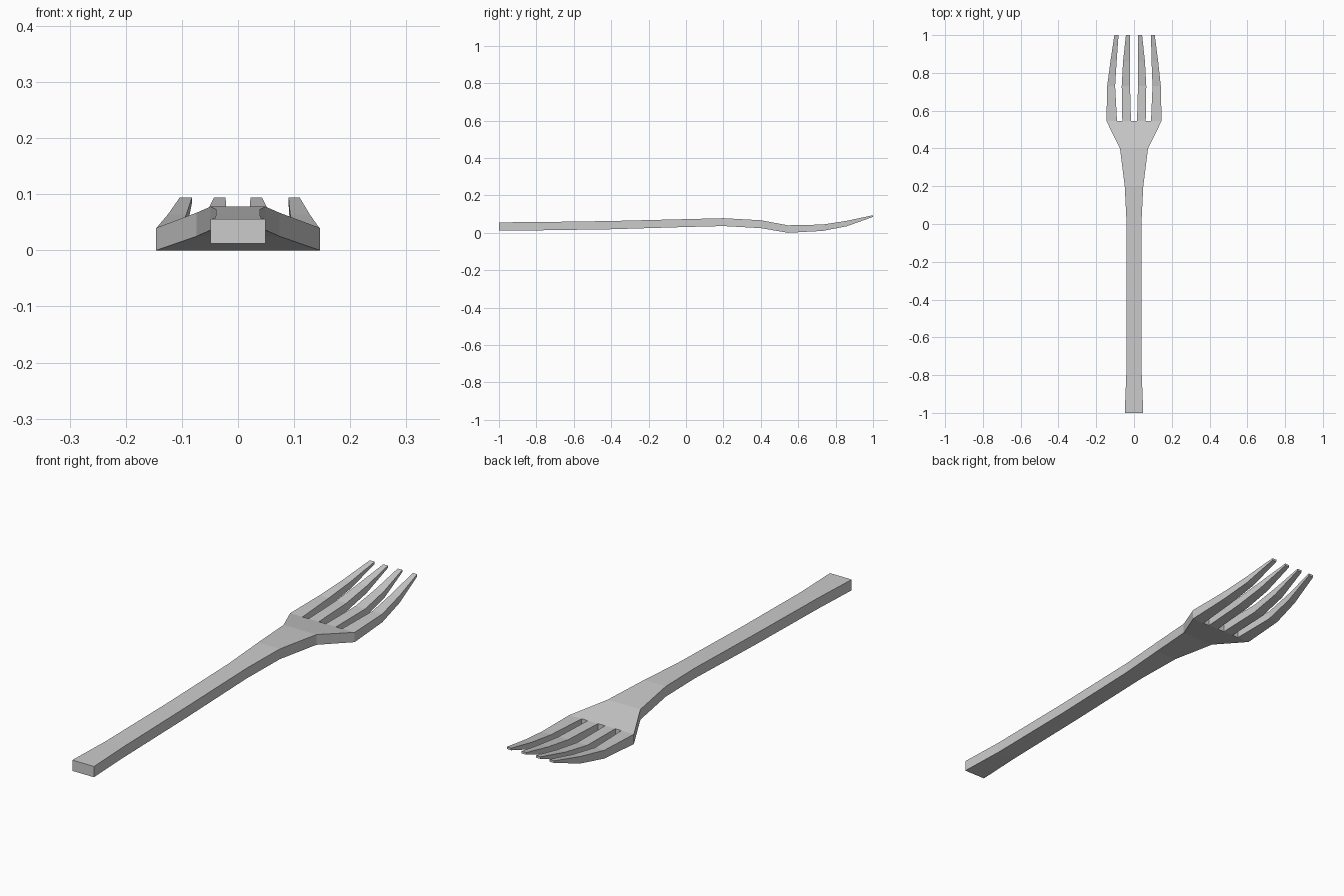
import bpy, bmesh

if "Cube" in bpy.data.objects:
    bpy.data.objects.remove(bpy.data.objects["Cube"])

# Side profile: y, bottom z, top z
PROFILE = {-1: (.012, .056), -.8: (.013, .057), -.4: (.019, .063),
           0: (.031, .073), .2: (.036, .078), .4: (.025, .067),
           .545: (0, .04), .73: (.01, .044), .86: (.035, .064), 1: (.085, .094)}
# Half widths of the handle and neck
HANDLE = [(-1, .049), (-.8, .041), (-.4, .039), (0, .039), (.2, .049), (.4, .074)]
ROOT = .545
# Tines, left edge and right edge at each station
STATIONS = [ROOT, .73, .86, 1]
OUTER_LEFT = [(-.146, -.09), (-.142, -.1), (-.125, -.092), (-.104, -.082)]
INNER_LEFT = [(-.062, -.016), (-.065, -.021), (-.058, -.021), (-.043, -.022)]
INNER_RIGHT = [(-b, -a) for a, b in INNER_LEFT]
OUTER_RIGHT = [(.09, .146), (.098, .142), (.093, .128), (.09, .11)]
TINES = [OUTER_LEFT, INNER_LEFT, INNER_RIGHT, OUTER_RIGHT]

bm = bmesh.new()


def face(points):
    bm.faces.new([bm.verts.new(p) for p in points])


def point(x, y, top):
    return (x, y, PROFILE[y][top])


def wall(a, b):
    # Vertical strip between two plan positions
    face([point(*a, 0), point(*b, 0), point(*b, 1), point(*a, 1)])


def plates(outline):
    for top in (0, 1):
        face([point(x, y, top) for x, y in outline])


def strip(rows, ys):
    # Rectangular bar running through the stations, open at both ends
    for (a, b), (c, d), y0, y1 in zip(rows, rows[1:], ys, ys[1:]):
        plates([(a, y0), (b, y0), (d, y1), (c, y1)])
        wall((a, y0), (c, y1))
        wall((b, y0), (d, y1))


# Handle
strip([(-w, w) for _, w in HANDLE], [y for y, _ in HANDLE])
wall((-.049, -1), (.049, -1))

# Flared shoulder with the slot ends
edges = [x for tine in TINES for x in tine[0]]
plates([(-.074, .4)] + [(x, ROOT) for x in edges] + [(.074, .4)])
wall((-.074, .4), (edges[0], ROOT))
wall((.074, .4), (edges[-1], ROOT))
for i in (1, 3, 5):
    wall((edges[i], ROOT), (edges[i + 1], ROOT))

# Tines
for tine in TINES:
    strip(tine, STATIONS)
    wall((tine[-1][0], 1), (tine[-1][1], 1))

bmesh.ops.remove_doubles(bm, verts=bm.verts, dist=.0001)
bmesh.ops.recalc_face_normals(bm, faces=bm.faces)
mesh = bpy.data.meshes.new("fork")
bm.to_mesh(mesh)
bm.free()
bpy.context.collection.objects.link(bpy.data.objects.new("fork", mesh))
